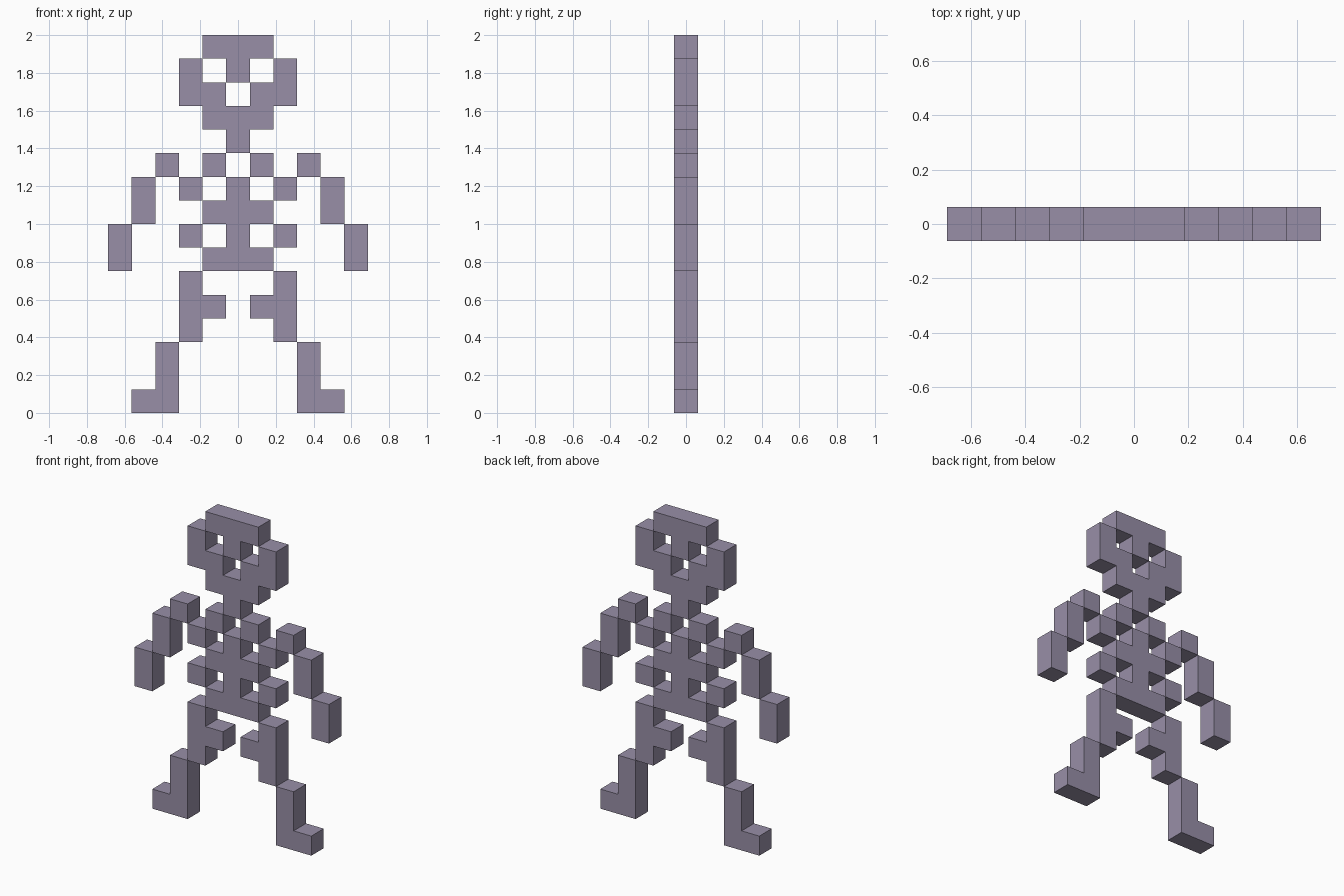
import bpy
import bmesh

if "Cube" in bpy.data.objects:
    bpy.data.objects.remove(bpy.data.objects["Cube"])

U = 0.125  # size of one block

bone = bpy.data.materials.new("dusty violet grey")
bone.diffuse_color = (0.314, 0.275, 0.386, 1.0)
bone.use_nodes = True
bone.node_tree.nodes["Principled BSDF"].inputs["Base Color"].default_value = bone.diffuse_color


def block_part(name, rects, side=1):
    """Build a one-block-thick part from (col0, col1, row0, row1) rectangles,
    with faces only on the exposed block sides."""
    cells = {(c * side, r) for c0, c1, r0, r1 in rects
             for c in range(c0, c1 + 1) for r in range(r0, r1 + 1)}
    bm = bmesh.new()

    def face(*pts):
        bm.faces.new([bm.verts.new(p) for p in pts])

    y0, y1 = -U / 2, U / 2
    for c, r in sorted(cells):
        x0, x1 = (c - 0.5) * U, (c + 0.5) * U
        z0, z1 = r * U, (r + 1) * U
        face((x0, y0, z0), (x1, y0, z0), (x1, y0, z1), (x0, y0, z1))
        face((x1, y1, z0), (x0, y1, z0), (x0, y1, z1), (x1, y1, z1))
        if (c - 1, r) not in cells:
            face((x0, y1, z0), (x0, y0, z0), (x0, y0, z1), (x0, y1, z1))
        if (c + 1, r) not in cells:
            face((x1, y0, z0), (x1, y1, z0), (x1, y1, z1), (x1, y0, z1))
        if (c, r - 1) not in cells:
            face((x0, y1, z0), (x1, y1, z0), (x1, y0, z0), (x0, y0, z0))
        if (c, r + 1) not in cells:
            face((x0, y0, z1), (x1, y0, z1), (x1, y1, z1), (x0, y1, z1))
    bmesh.ops.remove_doubles(bm, verts=bm.verts, dist=1e-4)
    mesh = bpy.data.meshes.new(name)
    bm.to_mesh(mesh)
    bm.free()
    mesh.materials.append(bone)
    bpy.context.collection.objects.link(bpy.data.objects.new(name, mesh))


# Skull: brow, nose, cheeks (both sides), jaw, neck
block_part("skull", [
    (-1, 1, 15, 15), (0, 0, 14, 14),
    (-2, -2, 13, 14), (2, 2, 13, 14),
    (-1, -1, 13, 13), (1, 1, 13, 13),
    (-1, 1, 12, 12), (0, 0, 11, 11)])

# Ribcage: spine, cross bars, collar and rib ends
block_part("ribcage", [
    (0, 0, 6, 9), (-1, 1, 6, 6), (-1, 1, 8, 8),
    (-1, -1, 10, 10), (1, 1, 10, 10),
    (-2, -2, 9, 9), (2, 2, 9, 9),
    (-2, -2, 7, 7), (2, 2, 7, 7)])

# Mirrored limbs
for label, side in (("left", 1), ("right", -1)):
    block_part(label + "_shoulder", [(3, 3, 10, 10)], side)
    block_part(label + "_upper_arm", [(4, 4, 8, 9)], side)
    block_part(label + "_forearm", [(5, 5, 6, 7)], side)
    block_part(label + "_thigh", [(2, 2, 3, 5), (1, 1, 4, 4)], side)
    block_part(label + "_shin_and_foot", [(3, 3, 0, 2), (4, 4, 0, 0)], side)
